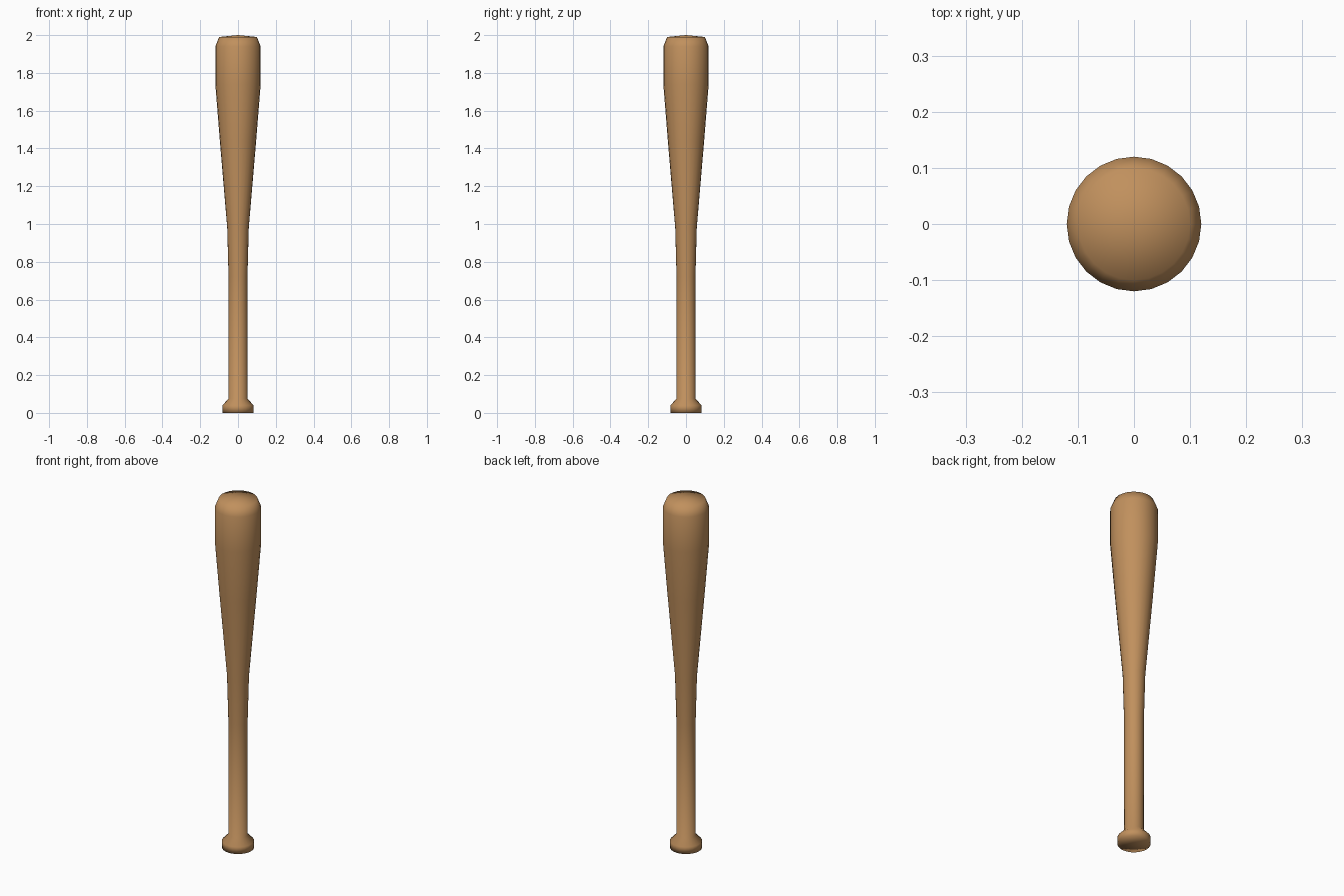
import bpy
import bmesh
import math

if "Cube" in bpy.data.objects:
    bpy.data.objects.remove(bpy.data.objects["Cube"])

SIDES = 24

# Wood colour
wood = bpy.data.materials.new("light_brown_wood")
wood.diffuse_color = (0.53, 0.28, 0.11, 1.0)
wood.use_nodes = True
wood.node_tree.nodes["Principled BSDF"].inputs["Base Color"].default_value = wood.diffuse_color

# Bat profile: (radius, height) from knob to barrel tip
profile = [
    (0.083, 0.0), (0.083, 0.04), (0.05, 0.075),    # knob
    (0.05, 0.72), (0.057, 0.98),                   # handle
    (0.096, 1.44), (0.12, 1.74), (0.12, 1.94),     # barrel
    (0.10, 1.99),                                  # rounded shoulder
]

bm = bmesh.new()
rings = []
for r, z in profile:
    rings.append([bm.verts.new((r * math.cos(2 * math.pi * i / SIDES),
                                r * math.sin(2 * math.pi * i / SIDES), z))
                  for i in range(SIDES)])

# Side walls
for low, high in zip(rings, rings[1:]):
    for i in range(SIDES):
        j = (i + 1) % SIDES
        bm.faces.new((low[i], low[j], high[j], high[i]))

# Knob base and slightly domed barrel tip
base = bm.verts.new((0, 0, 0))
tip = bm.verts.new((0, 0, 2.0))
for i in range(SIDES):
    j = (i + 1) % SIDES
    bm.faces.new((base, rings[0][j], rings[0][i]))
    bm.faces.new((tip, rings[-1][i], rings[-1][j]))

for f in bm.faces:
    f.smooth = True

mesh = bpy.data.meshes.new("baseball_bat")
bm.to_mesh(mesh)
bm.free()
mesh.materials.append(wood)
bat = bpy.data.objects.new("baseball_bat", mesh)
bpy.context.collection.objects.link(bat)
